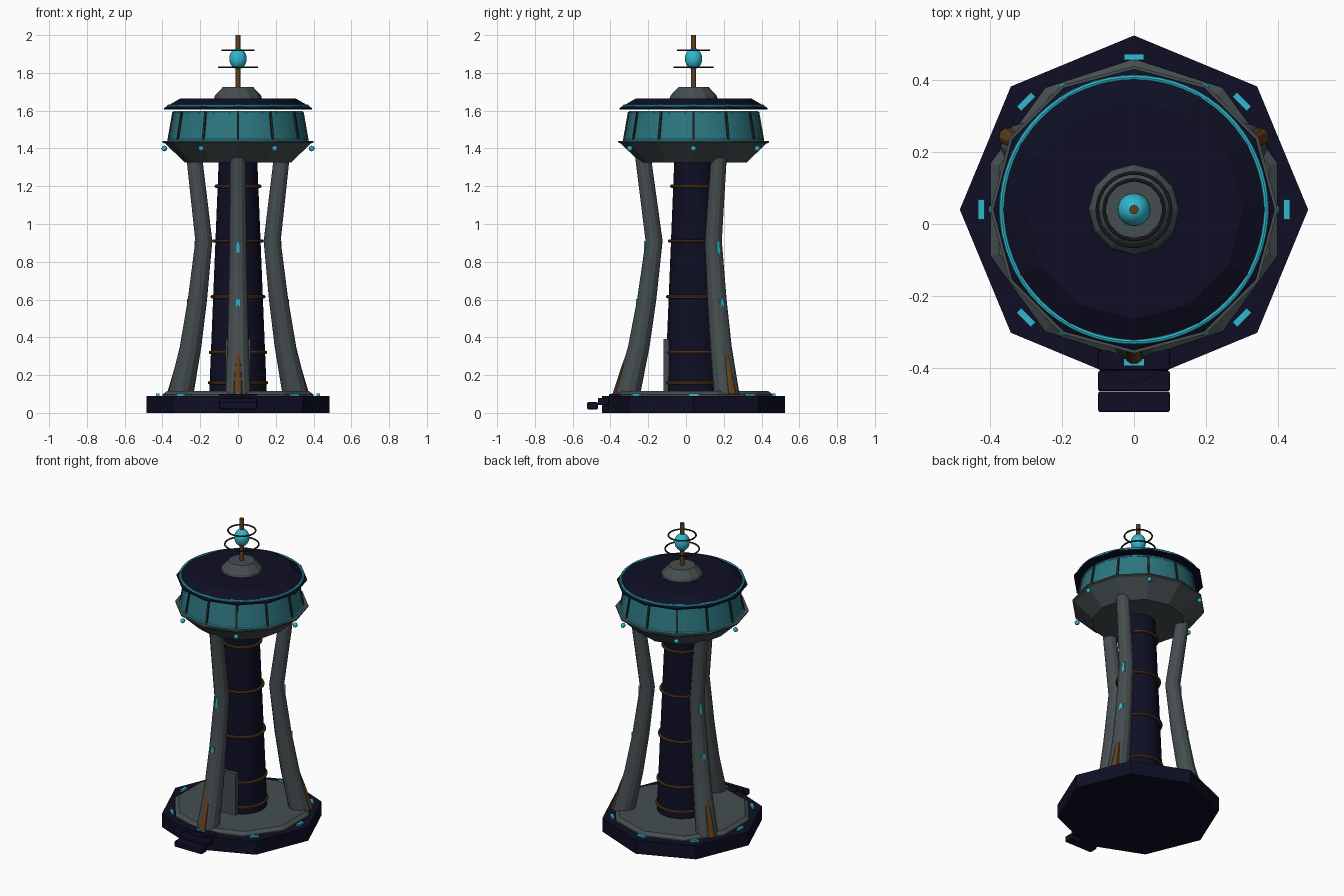
import bpy
import math
from mathutils import Matrix, Vector

if "Cube" in bpy.data.objects:
    bpy.data.objects.remove(bpy.data.objects["Cube"])

CY = 0.04  # tower axis sits slightly behind the origin because of the front steps


def material(name, rgb):
    m = bpy.data.materials.new(name)
    m.diffuse_color = (*rgb, 1)
    m.use_nodes = True
    m.node_tree.nodes["Principled BSDF"].inputs["Base Color"].default_value = m.diffuse_color
    return m


NAVY = material("dark navy", (0.0045, 0.0045, 0.018))
GREY = material("slate grey", (0.06, 0.076, 0.08))
DARK = material("charcoal", (0.018, 0.022, 0.025))
CYAN = material("bright cyan", (0.03, 0.48, 0.62))
GLASS = material("teal glass", (0.025, 0.18, 0.21))
BRONZE = material("bronze", (0.12, 0.05, 0.014))


def finish(ob, name, mat, smooth=True):
    ob.name = name
    ob.data.materials.append(mat)
    if smooth:
        ob.data.shade_smooth()
        ob.data.set_sharp_from_angle(angle=math.radians(29))
    return ob


def loft(name, rings, sides, mat, angle=0, smooth=False, turn=0):
    """Stack of circles (radius, z, outward offset along angle), capped at both ends."""
    verts, faces = [], []
    for r, z, off in rings:
        for i in range(sides):
            a = turn + math.tau * i / sides
            verts.append((off * math.cos(angle) + r * math.cos(a),
                          CY + off * math.sin(angle) + r * math.sin(a), z))
    for k in range(len(rings) - 1):
        for i in range(sides):
            j = (i + 1) % sides
            b, t = k * sides, (k + 1) * sides
            faces.append((b + i, b + j, t + j, t + i))
    faces.append(tuple(reversed(range(sides))))
    faces.append(tuple(range((len(rings) - 1) * sides, len(rings) * sides)))
    me = bpy.data.meshes.new(name)
    me.from_pydata(verts, [], faces)
    ob = bpy.data.objects.new(name, me)
    bpy.context.collection.objects.link(ob)
    return finish(ob, name, mat, smooth)


def lathe(name, profile, sides, mat, smooth=False, turn=0):
    return loft(name, [(r, z, 0) for r, z in profile], sides, mat, 0, smooth, turn)


def ring(name, radius, z, thick, mat, sides=48):
    bpy.ops.mesh.primitive_torus_add(major_radius=radius, minor_radius=thick, location=(0, CY, z),
                                     major_segments=sides, minor_segments=8)
    return finish(bpy.context.object, name, mat)


def ball(name, loc, size, mat, seg=16):
    bpy.ops.mesh.primitive_uv_sphere_add(segments=seg, ring_count=seg // 2, radius=1, location=loc)
    bpy.context.object.scale = size
    return finish(bpy.context.object, name, mat)


def box(name, angle, r, z, size, mat, tilt=0):
    """Box at distance r from the axis; size = (radial, sideways, height)."""
    bpy.ops.mesh.primitive_cube_add(size=1)
    ob = bpy.context.object
    ob.data.transform(Matrix.Diagonal((*size, 1)))
    ob.data.transform(Matrix.Rotation(angle, 4, 'Z') @ Matrix.Translation(Vector((r, 0, z)))
                      @ Matrix.Rotation(tilt, 4, 'Y'))
    ob.location.y = CY
    return finish(ob, name, mat, False)


FRONT = -math.pi / 2

# Base slab, raised floor and inset floor lights
lathe("base_slab", [(0.485, 0), (0.485, 0.09)], 8, NAVY)
lathe("base_floor", [(0.42, 0.085), (0.42, 0.098), (0.395, 0.115)], 10, GREY, turn=FRONT)
for i in range(8):
    box("base_light", i * math.tau / 8, 0.425, 0.094, (0.018, 0.056, 0.016), CYAN)

# Front steps
for i in range(3):
    step = box("front_step", FRONT, 0.535 - i * 0.058, 0.038 + i * 0.022, (0.057, 0.2, 0.038), NAVY)
    bev = step.modifiers.new("soft_edge", 'BEVEL')
    bev.width = 0.006
    bev.segments = 2

# Central shaft, bronze bands and door
lathe("shaft", [(0.152, 0.11), (0.102, 1.34)], 20, NAVY, True)
for z, r in ((0.16, 0.151), (0.32, 0.146), (0.615, 0.137), (0.91, 0.128), (1.2, 0.116)):
    ring("shaft_band", r, z, 0.009, BRONZE, 32)
box("door", FRONT, 0.145, 0.25, (0.03, 0.13, 0.28), GREY)

# Three bent legs with bronze struts and light strips
for a in (FRONT, math.radians(30), math.radians(150)):
    loft("leg", [(0.068, 0.1, 0.35), (0.057, 0.35, 0.29), (0.051, 0.6, 0.248),
                 (0.045, 0.91, 0.209), (0.042, 1.36, 0.268)], 12, GREY, a, True)
    loft("leg_strut", [(0.026, 0.1, 0.405), (0.018, 0.25, 0.363), (0.008, 0.39, 0.322)],
         10, BRONZE, a, True)
    box("leg_light_upper", a, 0.255, 0.835, (0.014, 0.018, 0.15), CYAN)
    box("leg_light_lower", a, 0.297, 0.565, (0.014, 0.022, 0.075), CYAN)

# Pod: underside bowl with lip, glass band, trim and mullions
lathe("pod_bowl", [(0.28, 1.325), (0.385, 1.425), (0.4, 1.432), (0.4, 1.44)], 12, GREY)
lathe("pod_glass", [(0.368, 1.435), (0.34, 1.595)], 24, GLASS, True)
ring("glass_trim_lower", 0.368, 1.443, 0.006, CYAN)
ring("glass_trim_upper", 0.338, 1.592, 0.006, CYAN)
for i in range(12):
    box("mullion", i * math.tau / 12, 0.355, 1.517, (0.012, 0.012, 0.155), DARK, -0.173)
for i in range(6):
    a = i * math.tau / 6
    ball("pod_lamp", (0.39 * math.cos(a), CY + 0.39 * math.sin(a), 1.4), (0.015,) * 3, CYAN, 12)

# Roof with glowing rim, and hub
lathe("roof", [(0.392, 1.606), (0.392, 1.614), (0.305, 1.665)], 12, NAVY)
ring("roof_rim", 0.368, 1.624, 0.008, CYAN, 64)
lathe("roof_hub", [(0.128, 1.66), (0.122, 1.68), (0.08, 1.725)], 12, GREY)

# Mast with orb and hoops
lathe("mast", [(0.013, 1.72), (0.013, 2.0)], 12, BRONZE, True)
ball("mast_orb", (0, CY, 1.875), (0.046, 0.046, 0.056), CYAN, 24)
ring("hoop_lower", 0.102, 1.83, 0.005, DARK)
ring("hoop_upper", 0.083, 1.92, 0.005, DARK)
